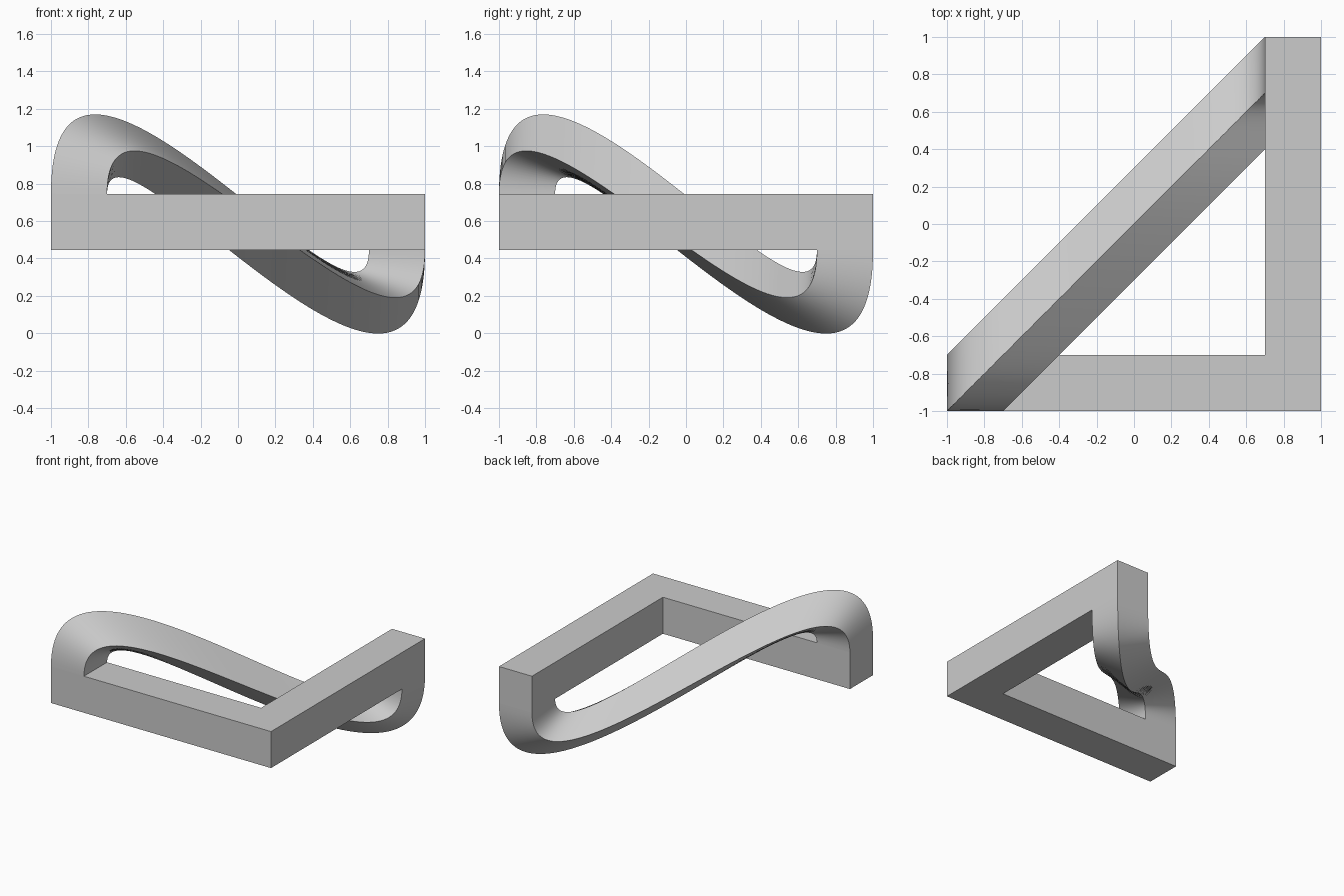
import bpy, bmesh, math

cube = bpy.data.objects.get("Cube")
if cube:
    bpy.data.objects.remove(cube, do_unlink=True)

grey = bpy.data.materials.new("plain grey")
grey.use_nodes = True
colour = (0.6, 0.6, 0.6, 1)
grey.diffuse_color = colour
grey.node_tree.nodes["Principled BSDF"].inputs["Base Color"].default_value = colour

MID = 0.594      # height of the beam centre
HALF = 0.15      # half the beam thickness
INNER = 0.7      # inner side of the beams
STEPS = 96


def finish(name, bm):
    bmesh.ops.recalc_face_normals(bm, faces=bm.faces)
    mesh = bpy.data.meshes.new(name)
    bm.to_mesh(mesh)
    bm.free()
    mesh.materials.append(grey)
    obj = bpy.data.objects.new(name, mesh)
    bpy.context.collection.objects.link(obj)
    return obj


# Two straight beams meeting in a square corner
bm = bmesh.new()
outline = [(-1, -1), (1, -1), (1, 1), (INNER, 1), (INNER, -INNER), (-1, -INNER)]
base = bm.faces.new([bm.verts.new((x, y, MID - HALF)) for x, y in outline])
top = bmesh.ops.extrude_face_region(bm, geom=[base], use_keep_orig=True)
bmesh.ops.translate(bm, vec=(0, 0, 2 * HALF),
                    verts=[v for v in top["geom"] if isinstance(v, bmesh.types.BMVert)])
finish("corner_beams", bm)


# Each edge of the curved beam is a cubic curve in its own diagonal plane
def edge_point(t, x, y, rise, fall):
    s = 1 - t
    run = (1 + INNER) * t * t * (3 - 2 * t)
    z = HALF * (s ** 3 - t ** 3) + 3 * t * s * (rise * s - fall * t)
    return (x + run, y + run, MID + z)


# Start corner of each edge, then its handle lengths above and below
edges = [(-1, -1, 1.48, 0.79),
         (-INNER, -1, 1.07, 1.12),
         (-INNER, -INNER, 0.70, 1.50),
         (-1, -INNER, 1.07, 1.12)]

bm = bmesh.new()
rings = [[bm.verts.new(edge_point(i / STEPS, *e)) for e in edges]
         for i in range(STEPS + 1)]
for a, b in zip(rings, rings[1:]):
    for k in range(4):
        n = (k + 1) % 4
        bm.faces.new((a[k], a[n], b[n], b[k]))
bm.faces.new(rings[0])
bm.faces.new(rings[-1])
beam = finish("curved_diagonal_beam", bm)

bpy.ops.object.select_all(action="DESELECT")
beam.select_set(True)
bpy.context.view_layer.objects.active = beam
bpy.ops.object.shade_smooth_by_angle(angle=math.radians(30))
